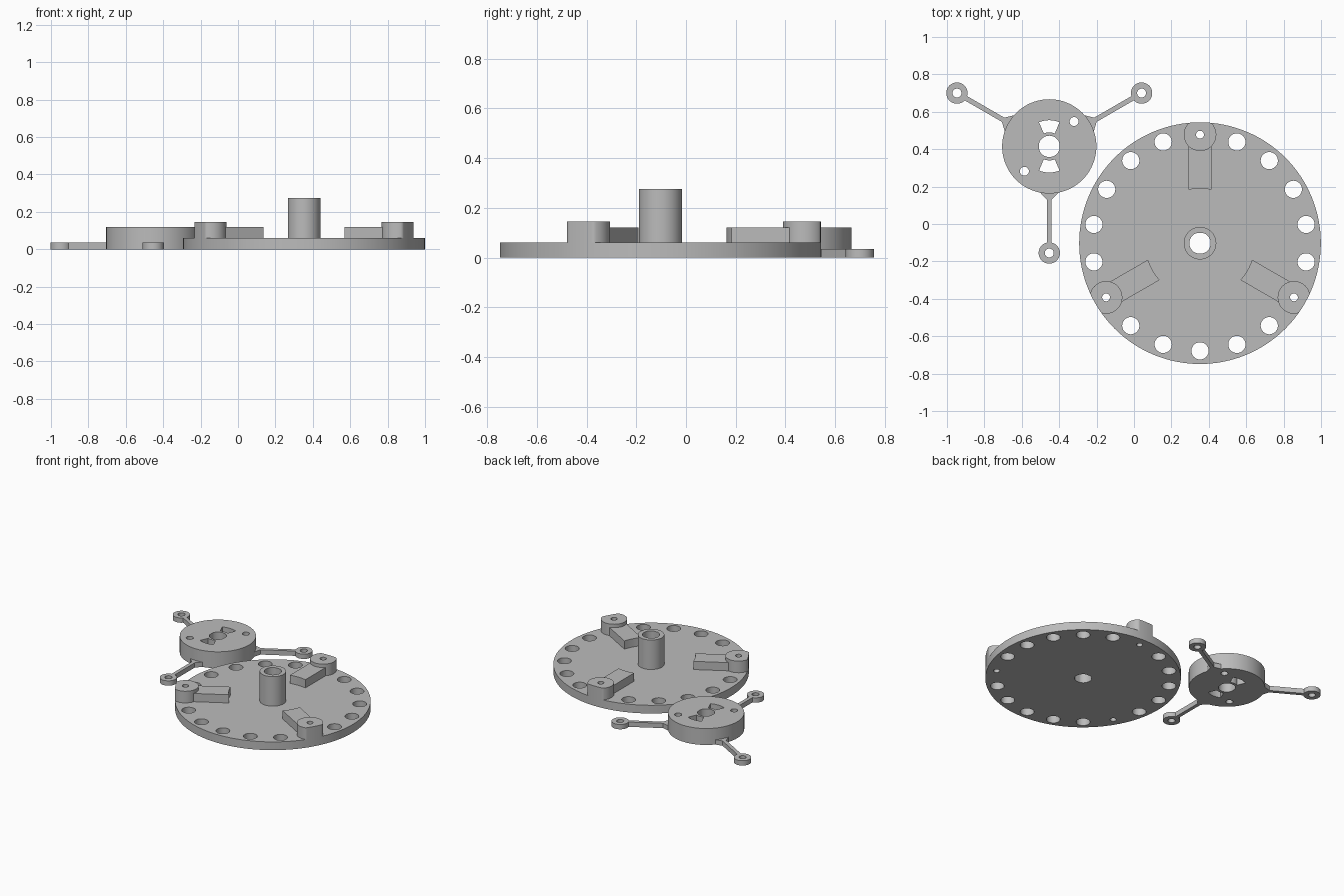
import bpy
import math

if "Cube" in bpy.data.objects:
    bpy.data.objects.remove(bpy.data.objects["Cube"])

grey = bpy.data.materials.new("plain grey")
grey.diffuse_color = (0.5, 0.5, 0.5, 1)
grey.use_nodes = True
grey.node_tree.nodes["Principled BSDF"].inputs["Base Color"].default_value = grey.diffuse_color

DISC = (0.353, -0.1025)    # centre of the large disc
SPIDER = (-0.453, 0.415)   # centre of the three-legged holder
DISC_R = 0.646


def circle(r, c=(0, 0), n=48):
    return [(c[0] + r * math.cos(2 * math.pi * i / n),
             c[1] + r * math.sin(2 * math.pi * i / n)) for i in range(n)]


def polar(r, deg):
    a = math.radians(deg)
    return (r * math.cos(a), r * math.sin(a))


def arc(r, a0, a1, n=8, c=(0, 0)):
    pts = [polar(r, a0 + (a1 - a0) * i / n) for i in range(n + 1)]
    return [(c[0] + x, c[1] + y) for x, y in pts]


def flat_bore(r, flat, axis):
    """Round bore with two opposite flats."""
    def clamp(v):
        return max(-flat, min(flat, v))
    return [(clamp(x), y) if axis == 0 else (x, clamp(y)) for x, y in circle(r)]


def plate(name, loops, z0, z1, centre, deg=0):
    """Extrude an outline with holes from z0 to z1."""
    cu = bpy.data.curves.new(name, 'CURVE')
    cu.dimensions = '2D'
    cu.fill_mode = 'BOTH'
    cu.extrude = (z1 - z0) / 2
    for pts in loops:
        sp = cu.splines.new('POLY')
        sp.points.add(len(pts) - 1)
        for p, (x, y) in zip(sp.points, pts):
            p.co = (x, y, 0, 1)
        sp.use_cyclic_u = True
    ob = bpy.data.objects.new(name, cu)
    bpy.context.collection.objects.link(ob)
    ob.location = (centre[0], centre[1], (z0 + z1) / 2)
    ob.rotation_euler.z = math.radians(deg)
    bpy.ops.object.select_all(action='DESELECT')
    bpy.context.view_layer.objects.active = ob
    ob.select_set(True)
    bpy.ops.object.convert(target='MESH')
    ob = bpy.context.object
    # weld the caps to the walls so the edges shade cleanly
    bpy.ops.object.mode_set(mode='EDIT')
    bpy.ops.mesh.select_all(action='SELECT')
    bpy.ops.mesh.remove_doubles(threshold=0.0001)
    bpy.ops.mesh.normals_make_consistent(inside=False)
    bpy.ops.object.mode_set(mode='OBJECT')
    ob.data.materials.clear()
    ob.data.materials.append(grey)
    bpy.ops.object.shade_smooth_by_angle(angle=math.radians(30))
    return ob


# Large disc: ring of holes, with a small screw hole at each clamp
bore = flat_bore(0.057, 0.054, 1)
loops = [circle(DISC_R, n=128), bore]
for k in range(18):
    a = 90 + 20 * k
    if k % 6 == 0:
        loops.append(circle(0.021, polar(0.58, a), 24))
    else:
        loops.append(circle(0.046, polar(0.576, a), 32))
plate("disc", loops, 0, 0.06, DISC)

# Centre post
plate("post", [circle(0.087), bore], 0.06, 0.275, DISC)

# Three clamps: a round pad trimmed to the disc edge, and an arm
pad = []
for x, y in circle(0.087, (0.58, 0), 64):
    s = min(1, DISC_R / math.hypot(x, y))
    pad.append((x * s, y * s))
half = math.degrees(math.asin(0.0625 / 0.292))
arm = arc(0.292, -half, half) + [(0.53, 0.0625), (0.53, -0.0625)]
for i, a in enumerate((90, 210, 330)):
    plate(f"clamp_pad_{i + 1}", [pad, circle(0.021, (0.58, 0), 24)], 0.06, 0.145, DISC, a)
    plate(f"clamp_arm_{i + 1}", [arm], 0.06, 0.12, DISC, a)

# Holder hub: centre bore, two fan-shaped slots, two screw holes
loops = [circle(0.252, n=80), flat_bore(0.057, 0.054, 0)]
for a in (90, 270):
    loops.append(arc(0.14, a - 23, a + 23) + arc(0.075, a + 23, a - 23))
for a in (45, 225):
    loops.append(circle(0.024, polar(0.188, a), 24))
plate("holder_hub", loops, 0, 0.12, SPIDER)

# Holder legs: flared root, thin bar, and an eyelet at the tip
t = math.degrees(math.asin(0.013 / 0.057))
eye = arc(0.057, -180 + t, 180 - t, 40, (0.57, 0))
leg = ([(0.23, 0.05), (0.248, 0.048), (0.285, 0.013)] + eye[::-1]
       + [(0.285, -0.013), (0.248, -0.048), (0.23, -0.05)])
for i, a in enumerate((30, 150, 270)):
    plate(f"holder_leg_{i + 1}", [leg, circle(0.024, (0.57, 0), 24)], 0, 0.035, SPIDER, a)
